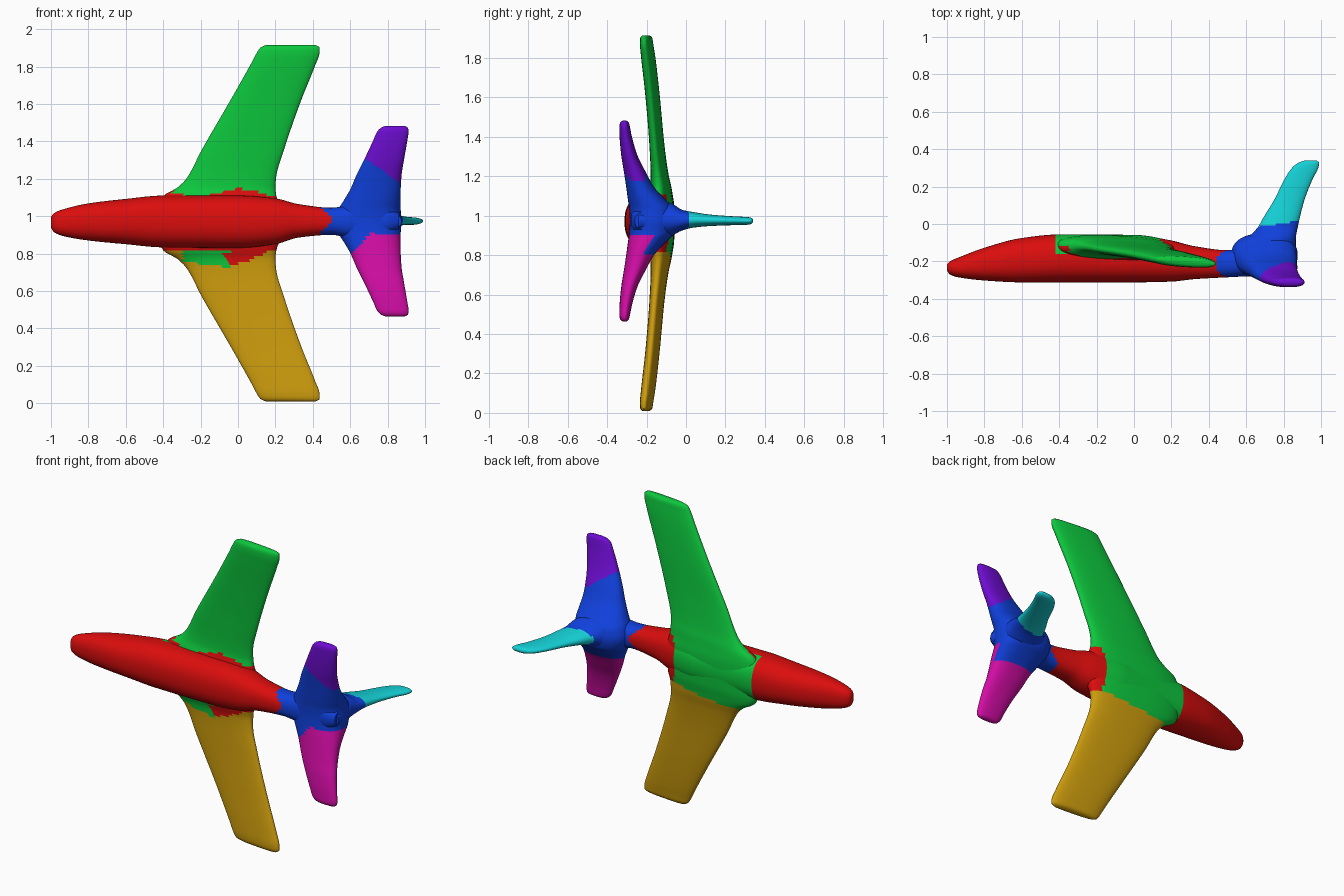
import bpy, bmesh, math

if "Cube" in bpy.data.objects:
    bpy.data.objects.remove(bpy.data.objects["Cube"])


def material(name, rgb):
    lin = [((c + 0.055) / 1.055) ** 2.4 if c > 0.04 else c / 12.92 for c in rgb] + [1.0]
    m = bpy.data.materials.new(name)
    m.use_nodes = True
    m.diffuse_color = lin
    b = m.node_tree.nodes["Principled BSDF"]
    b.inputs["Base Color"].default_value = lin
    b.inputs["Roughness"].default_value = 0.6
    return m


RED = material("red", (0.86, 0.05, 0.05))
GREEN = material("green", (0.05, 0.78, 0.24))
GOLD = material("gold", (0.80, 0.61, 0.05))
BLUE = material("blue", (0.06, 0.25, 0.86))
PURPLE = material("purple", (0.43, 0.05, 0.82))
MAGENTA = material("magenta", (0.83, 0.05, 0.65))
CYAN = material("cyan", (0.08, 0.82, 0.84))


def smooth_rows(rows, step):
    """Monotone cubic interpolation of section rows along their first value."""
    n = len(rows)
    sec = [[(b - a) / (r1[0] - r0[0]) for a, b in zip(r0, r1)] for r0, r1 in zip(rows, rows[1:])]
    tan = [sec[0]]
    for s, t in zip(sec, sec[1:]):
        tan.append([2 * a * b / (a + b) if a * b > 0 else 0 for a, b in zip(s, t)])
    tan.append(sec[-1])
    out = []
    for i in range(n - 1):
        h = rows[i + 1][0] - rows[i][0]
        k = max(2, math.ceil(h / step))
        for j in range(k):
            u = j / k
            h0, h1 = 2 * u**3 - 3 * u**2 + 1, 3 * u**2 - 2 * u**3
            g0, g1 = u**3 - 2 * u**2 + u, u**3 - u**2
            out.append([h0 * a + h1 * b + h * (g0 * c + g1 * d)
                        for a, b, c, d in zip(rows[i], rows[i + 1], tan[i], tan[i + 1])])
    return out + [list(rows[-1])]


def loft(name, place, rows, mats, rule, power=0.85, tilt=0.0, sides=48, step=0.02):
    """Rows are (t, a0, a1, b0, b1): extents of a rounded section at t."""
    bm = bmesh.new()
    rings = []
    for t, a0, a1, b0, b1 in smooth_rows(rows, step):
        ring = []
        for i in range(sides):
            w = 2 * math.pi * i / sides
            c, s = math.cos(w), math.sin(w)
            c = math.copysign(abs(c) ** power, c)
            s = math.copysign(abs(s) ** power, s)
            a = (a0 + a1) / 2 + c * (a1 - a0) / 2
            b = (b0 + b1) / 2 + s * (b1 - b0) / 2 - tilt * c
            ring.append(bm.verts.new(place(t, a, b)))
        rings.append(ring)
    for r, q in zip(rings, rings[1:]):
        for i in range(sides):
            j = (i + 1) % sides
            bm.faces.new((r[i], r[j], q[j], q[i]))
    bm.faces.new(rings[0])
    bm.faces.new(rings[-1])
    bmesh.ops.recalc_face_normals(bm, faces=bm.faces)
    bm.normal_update()
    for f in bm.faces:
        f.material_index = mats.index(rule(f.calc_center_median(), f.normal))
    me = bpy.data.meshes.new(name)
    bm.to_mesh(me)
    bm.free()
    for m in mats:
        me.materials.append(m)
    ob = bpy.data.objects.new(name, me)
    bpy.context.collection.objects.link(ob)
    bpy.ops.object.select_all(action="DESELECT")
    ob.select_set(True)
    bpy.context.view_layer.objects.active = ob
    bpy.ops.object.shade_smooth_by_angle(angle=math.radians(50))
    return ob


def mirrored(half, mid):
    """Half rows run outward from mid; give the full span."""
    return [(mid - d, *r) for d, *r in reversed(half)] + [(mid + d, *r) for d, *r in half[1:]]


# Fuselage along x: (x, y range, z range)
fuselage = [
    (-1.0, -0.25, -0.215, 0.94, 0.995), (-0.985, -0.27, -0.2, 0.915, 1.015),
    (-0.94, -0.285, -0.18, 0.895, 1.035), (-0.8, -0.302, -0.127, 0.87, 1.068),
    (-0.6, -0.312, -0.075, 0.85, 1.092), (-0.4, -0.312, -0.056, 0.833, 1.11),
    (0.0, -0.312, -0.058, 0.83, 1.11), (0.2, -0.308, -0.088, 0.85, 1.095),
    (0.32, -0.295, -0.118, 0.885, 1.065), (0.5, -0.285, -0.14, 0.9, 1.045),
    (0.62, -0.28, -0.12, 0.88, 1.06), (0.8, -0.28, -0.13, 0.9, 1.05),
    (0.86, -0.26, -0.15, 0.93, 1.02)]


def fuselage_rule(c, n):
    if c.x > 0.47 + 0.03 * math.sin(c.z * 40):
        return BLUE
    back = -0.16 + 0.1 * max(0, c.x)
    if -0.41 < c.x < 0.15 and c.y > back:
        return GREEN
    return RED


loft("fuselage", lambda t, a, b: (t, a, b), fuselage, [RED, GREEN, BLUE], fuselage_rule)

# Swept wings along z: (distance from middle, x range, y range)
wing_half = [
    (0.0, -0.42, 0.22, -0.2, -0.06), (0.09, -0.42, 0.22, -0.2, -0.062),
    (0.145, -0.4, 0.205, -0.19, -0.07), (0.19, -0.325, 0.2, -0.178, -0.078),
    (0.24, -0.275, 0.203, -0.176, -0.09), (0.39, -0.195, 0.245, -0.182, -0.112),
    (0.65, -0.045, 0.335, -0.203, -0.137), (0.85, 0.068, 0.415, -0.225, -0.16),
    (0.91, 0.1, 0.436, -0.23, -0.17), (0.94, 0.12, 0.437, -0.228, -0.175),
    (0.953, 0.15, 0.415, -0.215, -0.19)]


def wing_rule(c, n):
    if n.y < 0:  # belly side
        if 0.82 < c.z < 1.125 + 0.02 * math.sin(c.x * 14 + 1.5):
            return RED
        if c.z <= 0.82:
            if -0.3 < c.x < -0.06 and c.z > 0.73 - 0.15 * (c.x + 0.1):
                return GREEN
            if -0.06 <= c.x and c.z > 0.74 + 0.45 * max(0, c.x):
                return RED
            return GOLD
        return GREEN
    if c.z < 0.80 + 0.12 * c.x:  # back side
        return GOLD
    return RED if c.x > 0.15 and c.z < 1.1 else GREEN


loft("wings", lambda t, a, b: (a, b, t), mirrored(wing_half, 0.962),
     [GREEN, GOLD, RED], wing_rule, power=0.8, tilt=0.012)

# Tailplane along z, thick where it blends into the hub
tail_half = [
    (0.0, 0.52, 0.875, -0.285, -0.05), (0.06, 0.535, 0.87, -0.288, -0.06),
    (0.11, 0.565, 0.87, -0.295, -0.105), (0.17, 0.6, 0.87, -0.303, -0.16),
    (0.25, 0.635, 0.875, -0.315, -0.205), (0.33, 0.675, 0.888, -0.328, -0.245),
    (0.43, 0.722, 0.905, -0.337, -0.275), (0.48, 0.745, 0.912, -0.338, -0.285),
    (0.5, 0.765, 0.908, -0.333, -0.29), (0.51, 0.79, 0.89, -0.32, -0.303)]


def tail_rule(c, n):
    if c.z > 1.3 - 0.7 * (c.x - 0.69):
        return PURPLE
    low = 0.8 + 1.1 * (c.x - 0.61) if c.x < 0.72 else 0.905
    if n.y > 0.2:
        low = 0.8
    return MAGENTA if c.z < low else BLUE


loft("tailplane", lambda t, a, b: (a, b, t), mirrored(tail_half, 0.973),
     [BLUE, PURPLE, MAGENTA], tail_rule, power=0.85, step=0.012)

# Fin along y: (y, x range, z range)
fin = [
    (-0.24, 0.47, 0.875, 0.9, 1.045), (-0.14, 0.53, 0.865, 0.88, 1.07),
    (-0.08, 0.6, 0.865, 0.895, 1.065), (-0.02, 0.66, 0.875, 0.925, 1.03),
    (0.04, 0.695, 0.888, 0.94, 1.018), (0.13, 0.75, 0.912, 0.948, 1.005),
    (0.24, 0.805, 0.955, 0.952, 0.997), (0.3, 0.845, 0.985, 0.953, 0.994),
    (0.328, 0.88, 0.99, 0.957, 0.991), (0.34, 0.915, 0.975, 0.966, 0.982)]

loft("fin", lambda t, a, b: (a, t, b), fin, [BLUE, CYAN],
     lambda c, n: CYAN if c.y > -0.01 + 0.15 * (c.x - 0.7) else BLUE,
     power=0.9, step=0.012)
